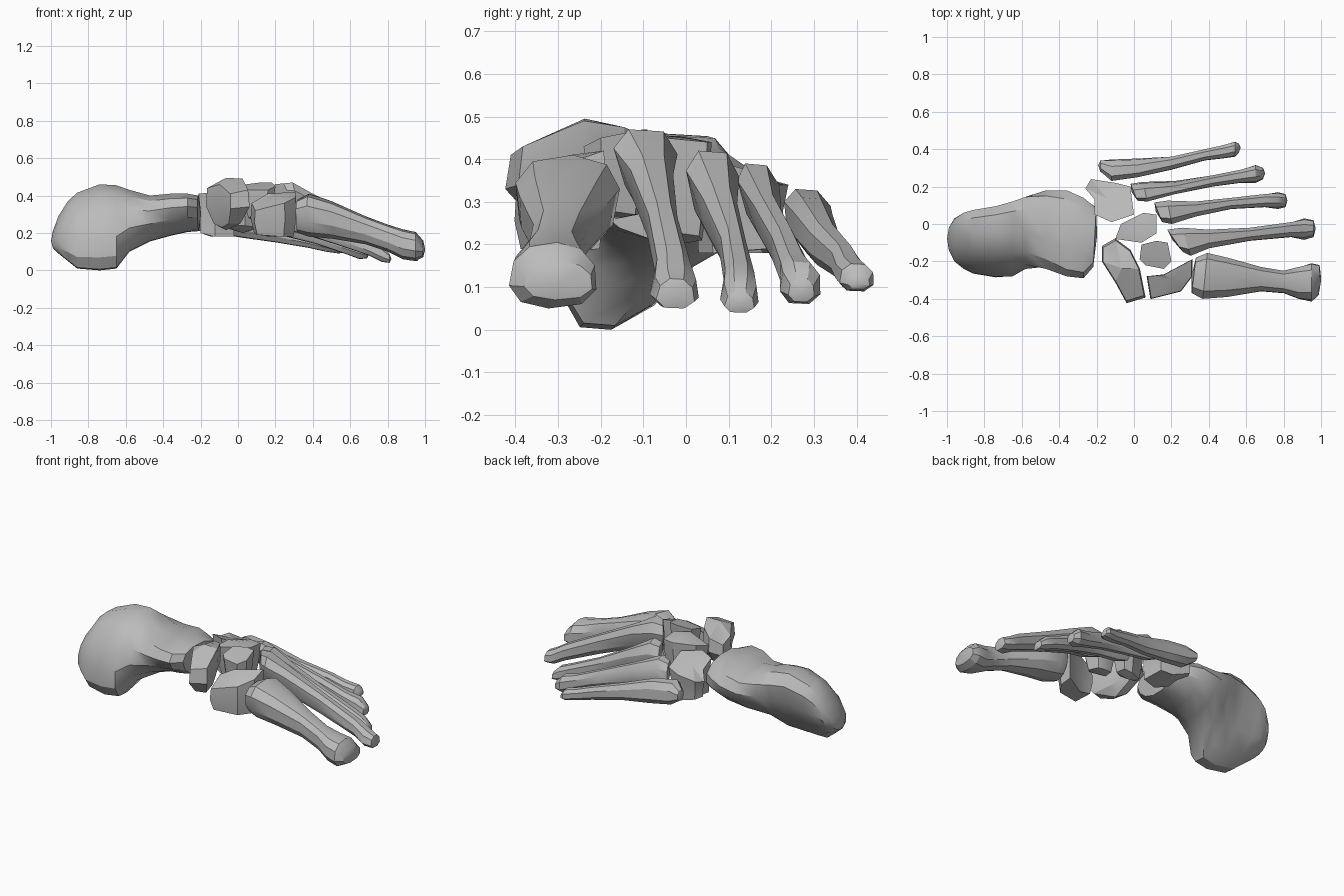
import bpy
import bmesh
import math

bone = bpy.data.materials.new("bone_grey")
bone.diffuse_color = (0.5, 0.5, 0.5, 1)


def finish(name, bm, angle):
    """Turn a bmesh into a shaded object."""
    bmesh.ops.recalc_face_normals(bm, faces=bm.faces)
    mesh = bpy.data.meshes.new(name)
    bm.to_mesh(mesh)
    bm.free()
    mesh.materials.append(bone)
    ob = bpy.data.objects.new(name, mesh)
    bpy.context.collection.objects.link(ob)
    bpy.ops.object.select_all(action='DESELECT')
    ob.select_set(True)
    bpy.context.view_layer.objects.active = ob
    bpy.ops.object.shade_smooth_by_angle(angle=math.radians(angle))
    return ob


def fit(values, low, high):
    """Stretch values to fill the range low..high."""
    a, b = min(values), max(values)
    return [low + (v - a) / (b - a) * (high - low) for v in values]


def loft(name, sections, sides, angle=30, power=0.85):
    """Sections: x, y min, y max, z min, z max, top flare, lean in y, shear in x."""
    bm = bmesh.new()
    rings = []
    for x, y0, y1, z0, z1, flare, lean, shear in sections:
        ys, zs = [], []
        for i in range(sides):
            a = math.tau * (i + 0.4) / sides
            c = math.copysign(abs(math.cos(a)) ** power, math.cos(a))
            s = math.copysign(abs(math.sin(a)) ** power, math.sin(a))
            ys.append((y1 - y0) / 2 * c * (1 + flare * s) + lean * s)
            zs.append(s)
        ys, zs = fit(ys, y0, y1), fit(zs, z0, z1)
        mid = (y0 + y1) / 2
        rings.append([bm.verts.new((x + shear * (y - mid), y, z)) for y, z in zip(ys, zs)])
    for a, b in zip(rings, rings[1:]):
        for i in range(sides):
            j = (i + 1) % sides
            bm.faces.new((a[i], a[j], b[j], b[i]))
    # Slightly domed ends
    for ring, other, push in ((rings[0], rings[1], 0.012), (rings[-1], rings[-2], 0.012)):
        end = sum((v.co for v in ring), ring[0].co * 0) / sides
        inner = sum((v.co for v in other), ring[0].co * 0) / sides
        tip = bm.verts.new(end + (end - inner).normalized() * push)
        for i in range(sides):
            bm.faces.new((ring[i], ring[(i + 1) % sides], tip))
    return finish(name, bm, angle)


def block(name, outline, bottom_mid, top_mid, scales=(0.85, 0.95, 1.0)):
    """Small faceted bone. Outline corners: x, y, z min, z max; scales low to high."""
    bm = bmesh.new()
    n = len(outline)
    cx = sum(p[0] for p in outline) / n
    cy = sum(p[1] for p in outline) / n
    rings = [[bm.verts.new((cx + (x - cx) * k, cy + (y - cy) * k, z0 + (z1 - z0) * t))
              for x, y, z0, z1 in outline] for k, t in zip(scales, (0, 0.5, 1))]
    base = bm.verts.new((cx, cy, bottom_mid))
    cap = bm.verts.new((cx, cy, top_mid))
    for i in range(n):
        j = (i + 1) % n
        for a, b in zip(rings, rings[1:]):
            bm.faces.new((a[i], a[j], b[j], b[i]))
        bm.faces.new((rings[0][j], rings[0][i], base))
        bm.faces.new((rings[2][i], rings[2][j], cap))
    return finish(name, bm, 25)


# Heel bone: bulbous back end leaning inward at the base, shelf near the front
loft("heel_bone", [
    (-0.99, -0.14, -0.02, 0.12, 0.21, 0, 0.03, 0),
    (-0.96, -0.20, 0.03, 0.09, 0.29, 0, 0.05, 0),
    (-0.91, -0.24, 0.06, 0.05, 0.37, 0.05, 0.08, 0),
    (-0.86, -0.265, 0.075, 0.01, 0.415, 0.1, 0.10, 0),
    (-0.74, -0.285, 0.095, 0.0, 0.46, 0.15, 0.12, 0),
    (-0.65, -0.28, 0.12, 0.01, 0.455, 0.2, 0.12, 0),
    (-0.58, -0.24, 0.145, 0.10, 0.43, 0.2, 0.07, 0),
    (-0.47, -0.24, 0.18, 0.155, 0.40, 0.2, 0.01, 0),
    (-0.36, -0.28, 0.18, 0.185, 0.41, 0.25, -0.03, 0),
    (-0.27, -0.29, 0.14, 0.205, 0.41, 0.2, -0.04, 0),
    (-0.21, -0.23, 0.09, 0.21, 0.40, 0.1, -0.03, 0.05),
], 12, 30, 0.95)

# Midfoot bones
block("boat_bone", [
    (-0.17, -0.12, 0.28, 0.41), (-0.10, -0.08, 0.29, 0.45),
    (-0.02, -0.14, 0.28, 0.475), (0.03, -0.24, 0.26, 0.49),
    (0.06, -0.39, 0.25, 0.43), (-0.04, -0.42, 0.25, 0.41),
    (-0.10, -0.31, 0.23, 0.46), (-0.17, -0.20, 0.25, 0.44)],
    0.215, 0.495, (0.62, 1.02, 0.95))
block("cuboid_bone", [
    (-0.26, 0.19, 0.23, 0.33), (-0.23, 0.24, 0.22, 0.34),
    (-0.10, 0.22, 0.18, 0.34), (-0.02, 0.20, 0.19, 0.36),
    (0.00, 0.05, 0.18, 0.40), (-0.12, 0.01, 0.18, 0.42),
    (-0.21, 0.05, 0.20, 0.41), (-0.21, 0.13, 0.21, 0.37)],
    0.18, 0.37, (0.85, 0.88, 1.0))
block("inner_wedge_bone", [
    (0.07, -0.28, 0.20, 0.36), (0.16, -0.27, 0.18, 0.41),
    (0.31, -0.19, 0.19, 0.42), (0.31, -0.28, 0.18, 0.39),
    (0.25, -0.36, 0.18, 0.36), (0.09, -0.40, 0.19, 0.32)],
    0.18, 0.40, (0.88, 1.02, 0.98))
block("middle_wedge_bone", [
    (0.03, -0.19, 0.28, 0.44), (0.04, -0.11, 0.28, 0.46),
    (0.12, -0.09, 0.27, 0.47), (0.18, -0.10, 0.27, 0.47),
    (0.20, -0.20, 0.28, 0.45), (0.16, -0.24, 0.29, 0.43),
    (0.06, -0.22, 0.29, 0.43)], 0.26, 0.45, (0.7, 0.9, 1.0))
block("outer_wedge_bone", [
    (-0.10, -0.08, 0.24, 0.41), (-0.07, 0.00, 0.22, 0.43),
    (0.05, 0.06, 0.21, 0.44), (0.12, 0.05, 0.22, 0.44),
    (0.12, -0.05, 0.23, 0.45), (0.04, -0.10, 0.24, 0.45)],
    0.20, 0.455, (0.72, 0.92, 1.0))

# Long bones of the forefoot, from the inner side outward
loft("first_long_bone", [
    (0.32, -0.37, -0.18, 0.20, 0.38, 0.1, 0, 0.12),
    (0.38, -0.40, -0.155, 0.18, 0.41, 0.15, 0, 0.1),
    (0.50, -0.39, -0.18, 0.17, 0.37, 0.1, 0, 0),
    (0.68, -0.36, -0.23, 0.14, 0.29, 0, 0, 0),
    (0.80, -0.37, -0.25, 0.10, 0.245, 0, 0, 0),
    (0.88, -0.40, -0.23, 0.06, 0.22, 0, 0, 0),
    (0.95, -0.415, -0.21, 0.05, 0.205, -0.1, 0, 0),
    (0.99, -0.38, -0.22, 0.07, 0.16, -0.1, 0, 0.03),
], 10)
loft("second_long_bone", [
    (0.22, -0.15, -0.03, 0.30, 0.465, 0.4, -0.01, -0.7),
    (0.28, -0.17, -0.02, 0.28, 0.47, 0.4, -0.01, -0.3),
    (0.40, -0.13, -0.03, 0.26, 0.41, 0.2, 0, 0),
    (0.62, -0.09, -0.02, 0.18, 0.30, 0, 0, 0),
    (0.84, -0.07, 0.01, 0.09, 0.19, 0, 0, 0),
    (0.91, -0.085, 0.03, 0.055, 0.145, -0.2, 0, 0),
    (0.96, -0.07, 0.02, 0.05, 0.12, -0.2, 0, 0),
], 8)
loft("third_long_bone", [
    (0.13, 0.01, 0.115, 0.24, 0.41, 0.3, -0.01, -0.4),
    (0.19, 0.00, 0.125, 0.22, 0.42, 0.3, -0.01, -0.2),
    (0.33, 0.04, 0.12, 0.20, 0.34, 0.1, 0, 0),
    (0.52, 0.08, 0.14, 0.14, 0.24, 0, 0, 0),
    (0.70, 0.09, 0.16, 0.08, 0.16, 0, 0, 0),
    (0.77, 0.08, 0.17, 0.045, 0.13, -0.2, 0, 0),
    (0.81, 0.09, 0.16, 0.04, 0.09, -0.2, 0, 0),
], 8)
loft("fourth_long_bone", [
    (0.00, 0.125, 0.215, 0.25, 0.37, 0.2, -0.02, -0.4),
    (0.06, 0.12, 0.225, 0.22, 0.39, 0.2, -0.02, -0.2),
    (0.22, 0.16, 0.23, 0.19, 0.32, 0, -0.01, 0),
    (0.42, 0.20, 0.26, 0.14, 0.24, 0, 0, 0),
    (0.57, 0.22, 0.29, 0.09, 0.18, 0, 0, 0),
    (0.65, 0.22, 0.315, 0.06, 0.16, -0.1, 0, 0),
    (0.69, 0.24, 0.30, 0.065, 0.12, -0.1, 0, 0),
], 8)
loft("fifth_long_bone", [
    (-0.18, 0.28, 0.34, 0.24, 0.30, 0, 0, 0),
    (-0.12, 0.23, 0.345, 0.20, 0.33, 0, -0.01, 0),
    (0.02, 0.25, 0.35, 0.175, 0.31, 0, -0.01, 0),
    (0.20, 0.29, 0.36, 0.15, 0.25, 0, 0, 0),
    (0.38, 0.34, 0.40, 0.12, 0.20, 0, 0, 0),
    (0.47, 0.35, 0.42, 0.10, 0.17, 0, 0, 0),
    (0.54, 0.36, 0.44, 0.09, 0.155, -0.1, 0, 0),
    (0.56, 0.38, 0.43, 0.095, 0.13, -0.1, 0, 0),
], 8)
